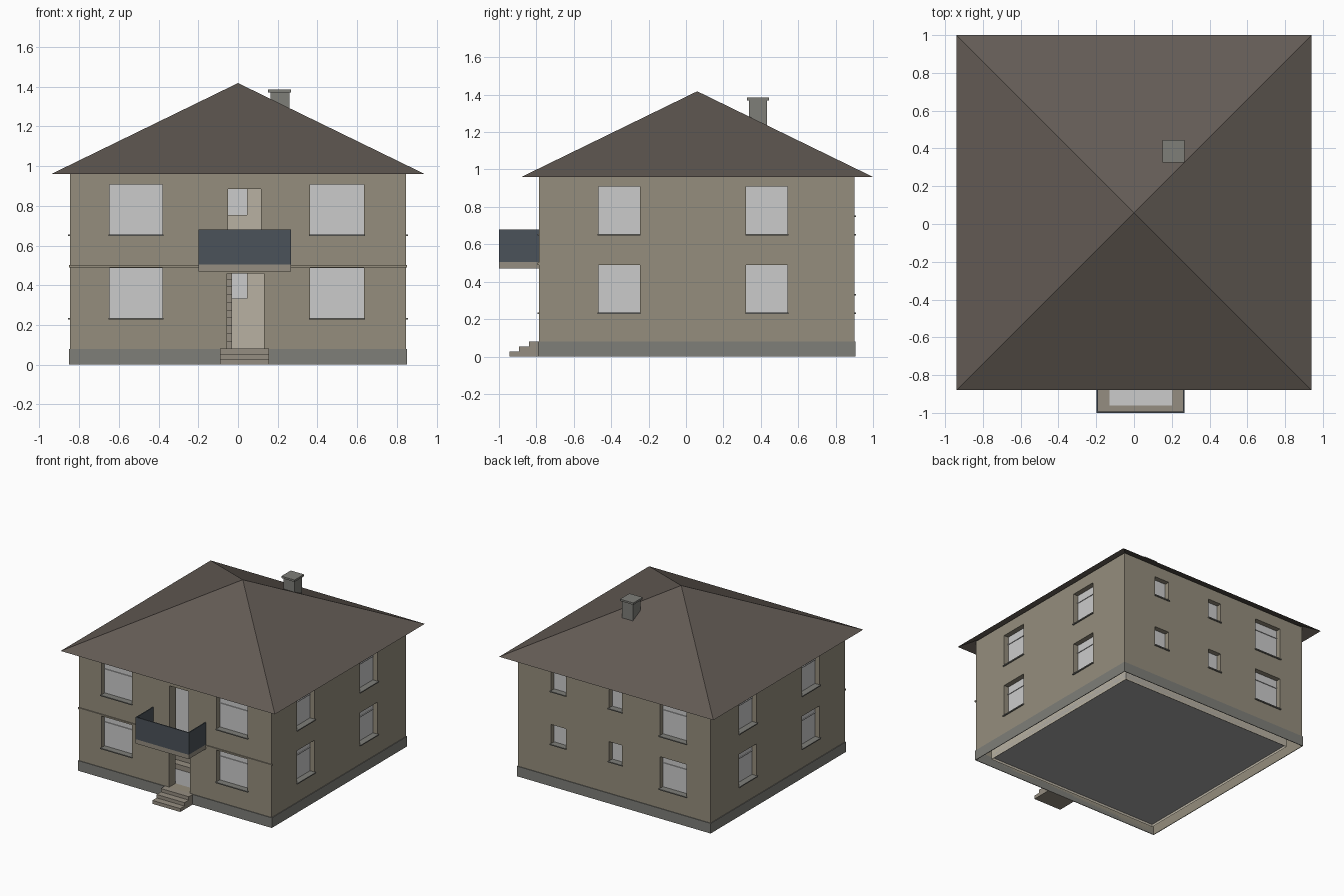
import bpy, bmesh

if "Cube" in bpy.data.objects:
    bpy.data.objects.remove(bpy.data.objects["Cube"])

def mat(name, r, g, b):
    m = bpy.data.materials.new(name)
    m.diffuse_color = (r, g, b, 1)
    m.use_nodes = True
    m.node_tree.nodes["Principled BSDF"].inputs["Base Color"].default_value = m.diffuse_color
    return m

WALL = mat("plaster", 0.30, 0.27, 0.205)
INNER = mat("inner_plaster", 0.48, 0.44, 0.36)
STONE = mat("stone", 0.21, 0.21, 0.19)
STEP = mat("step_stone", 0.30, 0.27, 0.22)
ROOF = mat("roof_brown", 0.125, 0.105, 0.09)
GLASS = mat("glass", 0.60, 0.62, 0.60)
RAIL = mat("rail_slate", 0.07, 0.085, 0.10)
DARK = mat("floor_grey", 0.38, 0.38, 0.38)

X, Y0, Y1 = 0.845, -0.785, 0.90      # outer wall limits
T, H, EAVE = 0.08, 1.0, 0.96         # wall thickness, wall height, eave height
DEPTH = 0.04                         # window recess

def add_box(bm, x, y, z):
    vs = bmesh.ops.create_cube(bm, size=1)["verts"]
    for v in vs:
        v.co = [a[0] + (c + 0.5) * (a[1] - a[0]) for a, c in zip((x, y, z), v.co)]

def make(name, bm, m=None):
    me = bpy.data.meshes.new(name)
    bm.to_mesh(me)
    bm.free()
    ob = bpy.data.objects.new(name, me)
    bpy.context.collection.objects.link(ob)
    if m:
        me.materials.append(m)
    return ob

def boxes(name, items, m=None):
    bm = bmesh.new()
    for it in items:
        add_box(bm, *it)
    return make(name, bm, m)

# Windows: wall, span along the wall, bottom, top
windows = []
for dz in (0, 0.42):
    big, small, top = 0.233 + dz, 0.333 + dz, 0.488 + dz
    for u in ((-0.648, -0.38), (0.362, 0.635)):
        windows.append(("front", u, big, top))
    windows += [("back", (-0.635, -0.40), big, top),
                ("back", (-0.07, 0.045), small, top),
                ("back", (0.425, 0.555), small, top)]
    for side in ("left", "right"):
        for u in ((-0.467, -0.247), (0.322, 0.542)):
            windows.append((side, u, big, top))

def slab(side, u, a, b, z):
    """Box on a wall from outward offset a to b (negative is inside)."""
    base, s = {"front": (Y0, -1), "back": (Y1, 1), "left": (-X, -1), "right": (X, 1)}[side]
    d = tuple(sorted((base + s * a, base + s * b)))
    return (u, d, z) if side in ("front", "back") else (d, u, z)

# Hollow walls with openings cut through
walls = boxes("walls", [((-X, X), (Y0, Y1), (0, H))], WALL)
walls.data.materials.append(INNER)
room = boxes("room_cutter", [((-X + T, X - T), (Y0 + T, Y1 - T), (-0.1, H + 0.1))])
openings = [slab(s, u, -T - 0.02, 0.02, (z0, z1)) for s, u, z0, z1 in windows]
openings += [slab("front", (-0.055, 0.13), -T - 0.02, 0.02, (0.08, 0.46)),
             slab("front", (-0.05, 0.115), -T - 0.02, 0.02, (0.505, 0.885))]
holes = boxes("opening_cutter", openings)
for c in (room, holes):
    md = walls.modifiers.new("cut", "BOOLEAN")
    md.operation, md.solver, md.object = "DIFFERENCE", "EXACT", c
    c.hide_render = True
dg = bpy.context.evaluated_depsgraph_get()
cut = bpy.data.meshes.new_from_object(walls.evaluated_get(dg))
walls.modifiers.clear()
# The wall cavity is open underneath; room-side faces are lighter
bm = bmesh.new()
bm.from_mesh(cut)
under = [f for f in bm.faces if f.normal.z < -0.9 and f.calc_center_median().z < 0.001]
bmesh.ops.delete(bm, geom=under, context="FACES")
for f in bm.faces:
    f.material_index = int(all(abs(v.co.x) < X - T + 0.001 and Y0 + T - 0.001 < v.co.y < Y1 - T + 0.001
                               for v in f.verts))
bm.to_mesh(walls.data)
bm.free()
for c in (room, holes):
    bpy.data.objects.remove(c)

# Glass, transoms on the large windows, and sills
boxes("window_panes", [slab(s, u, -DEPTH - 0.008, -DEPTH, z) for s, u, *z in windows], GLASS)
boxes("window_transoms", [slab(s, u, -DEPTH, -DEPTH + 0.006, (z1 - 0.066, z1 - 0.06))
                          for s, u, z0, z1 in windows if z1 - z0 > 0.2], GLASS)
boxes("window_sills", [slab(s, (u[0] - 0.005, u[1] + 0.005), -DEPTH, 0.01, (z0 - 0.006, z0 + 0.002))
                       for s, u, z0, z1 in windows], STONE)

# Plinth strips and front string course
p = 0.005
boxes("plinth", [slab("front", (-X - p, X + p), 0, p, (0, 0.08)),
                 slab("back", (-X - p, X + p), 0, p, (0, 0.08)),
                 slab("left", (Y0, Y1), 0, p, (0, 0.08)),
                 slab("right", (Y0, Y1), 0, p, (0, 0.08))], STONE)
boxes("string_course", [slab("front", (-X - 0.006, -0.2), -0.005, 0.008, (0.49, 0.502)),
                        slab("front", (0.265, X + 0.006), -0.005, 0.008, (0.49, 0.502))], WALL)

# Floors and inner staircase
inner = ((-X + T, X - T), (Y0 + T, Y1 - T))
boxes("ground_floor", [(*inner, (0.02, 0.08))], DARK)
boxes("upper_floor", [(*inner, (0.475, 0.503))], DARK)
boxes("inner_stairs", [((-0.25, -0.03), (-0.5 + 0.06 * i, -0.44 + 0.06 * i), (0.08, 0.12 + 0.039 * i))
                       for i in range(10)], STEP)

# Entrance steps
boxes("entrance_steps", [((-0.09, 0.155), (-0.945 + 0.053 * i, Y0), (0.027 * i, 0.027 * (i + 1)))
                         for i in range(3)], STEP)

# Balcony slab, tiles and solid railing
bx0, bx1, by = -0.198, 0.268, -1.0
boxes("balcony_slab", [((bx0, bx1), (by, Y0), (0.47, 0.505))], STEP)
boxes("balcony_tiles", [((-0.13, 0.2), (-0.96, Y0), (0.504, 0.508))], GLASS)
boxes("balcony_railing", [((bx0, bx1), (by, by + 0.008), (0.505, 0.68)),
                          ((bx0, bx0 + 0.008), (by + 0.008, Y0), (0.505, 0.68)),
                          ((bx1 - 0.008, bx1), (by + 0.008, Y0), (0.505, 0.68))], RAIL)

# Pyramid roof, open underneath so the walls run up into it
bm = bmesh.new()
base = [bm.verts.new((x, y, EAVE)) for x, y in ((-0.94, -0.88), (0.94, -0.88), (0.94, 1), (-0.94, 1))]
apex = bm.verts.new((0, 0.06, 1.418))
for i in range(4):
    bm.faces.new((base[i], base[(i + 1) % 4], apex))
make("roof", bm, ROOF)

# Chimney with cap
boxes("chimney", [((0.163, 0.26), (0.336, 0.434), (1.15, 1.37)),
                  ((0.152, 0.268), (0.326, 0.444), (1.37, 1.385))], STONE)
